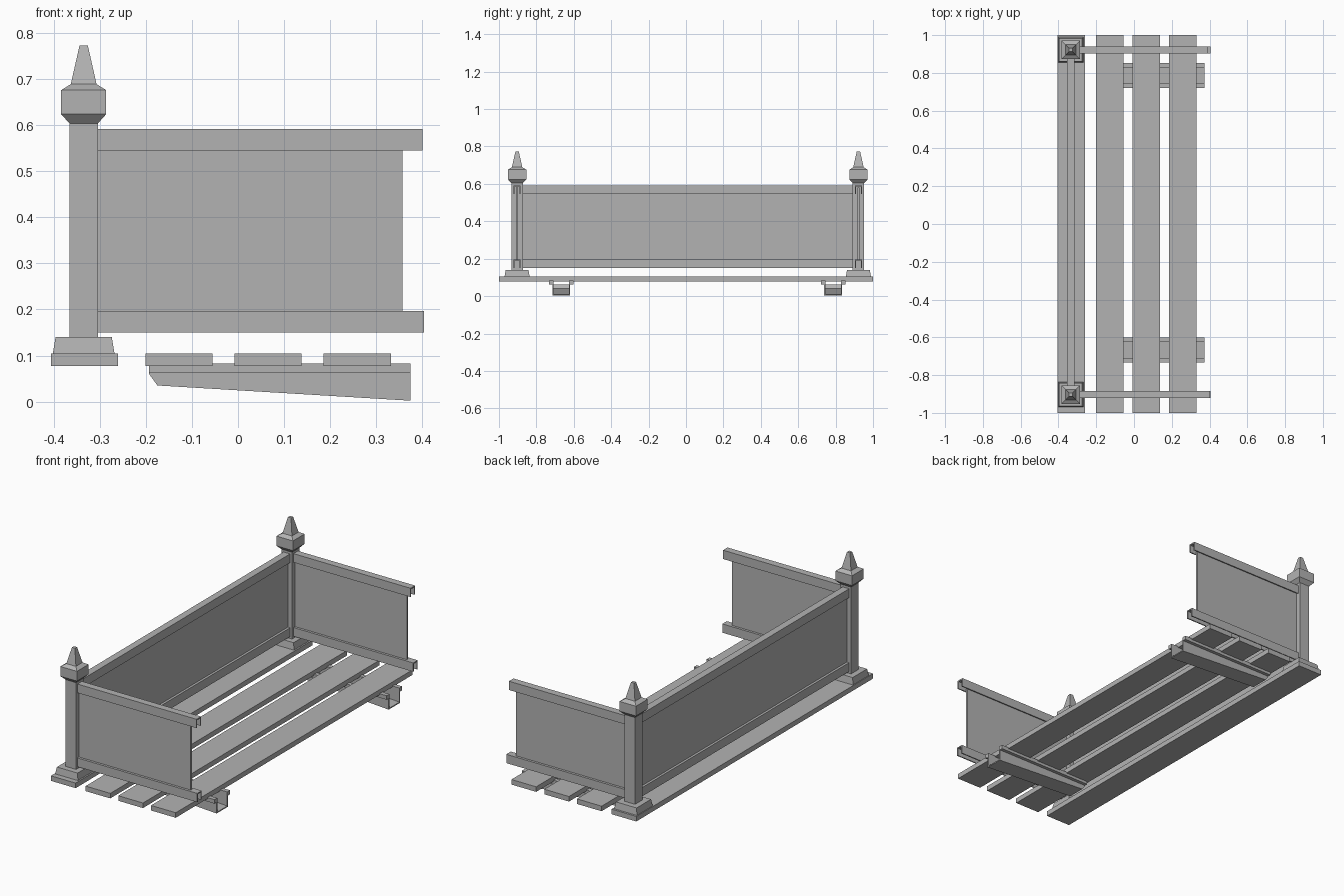
import bpy, bmesh

cube = bpy.data.objects.get("Cube")
if cube:
    bpy.data.objects.remove(cube, do_unlink=True)

GREY = (0.45, 0.45, 0.45, 1)
stone = bpy.data.materials.new("plain grey")
stone.use_nodes = True
stone.diffuse_color = GREY
stone.node_tree.nodes["Principled BSDF"].inputs["Base Color"].default_value = GREY


def finish(name, bm):
    bmesh.ops.remove_doubles(bm, verts=bm.verts, dist=0.0001)
    bmesh.ops.recalc_face_normals(bm, faces=bm.faces)
    mesh = bpy.data.meshes.new(name)
    bm.to_mesh(mesh)
    bm.free()
    mesh.materials.append(stone)
    obj = bpy.data.objects.new(name, mesh)
    bpy.context.collection.objects.link(obj)
    return obj


def prism(name, outline, place, start, end):
    """Extrude a 2D outline; place(u, v, w) turns it into 3D points."""
    bm = bmesh.new()
    rings = [[bm.verts.new(place(u, v, w)) for u, v in outline] for w in (start, end)]
    for ring in rings:
        bm.faces.new(ring)
    for i in range(len(outline)):
        j = (i + 1) % len(outline)
        bm.faces.new((rings[0][i], rings[0][j], rings[1][j], rings[1][i]))
    return finish(name, bm)


def box(name, x, y, z):
    outline = [(x[0], z[0]), (x[1], z[0]), (x[1], z[1]), (x[0], z[1])]
    return prism(name, outline, lambda u, v, w: (u, w, v), *y)


def square_turning(name, x, y, profile):
    """Stack square rings given as (half width, height)."""
    bm = bmesh.new()
    rings = [[bm.verts.new((x + sx * h, y + sy * h, z))
              for sx, sy in ((-1, -1), (1, -1), (1, 1), (-1, 1))] for h, z in profile]
    bm.faces.new(rings[0])
    bm.faces.new(rings[-1])
    for low, high in zip(rings, rings[1:]):
        for i in range(4):
            j = (i + 1) % 4
            bm.faces.new((low[i], low[j], high[j], high[i]))
    return finish(name, bm)


def channel(z0, z1, half=0.019, wall=0.006):
    """Outline of a rail that is open underneath."""
    inner = half - wall
    return [(-half, z0), (-half, z1), (half, z1), (half, z0),
            (inner, z0), (inner, z1 - wall), (-inner, z1 - wall), (-inner, z0)]


POST_X = -0.335
POSTS = {"right": -0.903, "left": 0.922}
TOP_RAIL, LOW_RAIL = (0.545, 0.592), (0.15, 0.197)

# Floor planks
for i, x in enumerate((-0.333, -0.128, 0.065, 0.259)):
    box(f"floor_plank_{i + 1}", (x - 0.073, x + 0.073), (-1, 1), (0.077, 0.104))

# Corner posts with plinths and pointed finials
for side, y in POSTS.items():
    square_turning(f"{side}_post_plinth", POST_X, y,
                   [(0.067, 0.1), (0.067, 0.104), (0.061, 0.14)])
    square_turning(f"{side}_post", POST_X, y, [(0.031, 0.13), (0.031, 0.606)])
    square_turning(f"{side}_finial", POST_X, y,
                   [(0.031, 0.604), (0.049, 0.624), (0.049, 0.676),
                    (0.028, 0.689), (0.009, 0.773)])

# Side panels and their rails
for side, y in POSTS.items():
    box(f"{side}_panel", (POST_X, 0.357), (y - 0.006, y + 0.006), (0.19, 0.58))
    for rail, span, end in (("top", TOP_RAIL, 0.4), ("bottom", LOW_RAIL, 0.404)):
        end -= 0.012 if side == "left" and rail == "top" else 0
        prism(f"{side}_{rail}_rail", channel(*span),
              lambda u, v, w: (w, y + u, v), POST_X, end)

# Long panel and its rails
ends = tuple(POSTS.values())
box("long_panel", (POST_X - 0.006, POST_X + 0.006), ends, (0.19, 0.58))
for rail, span in (("top", TOP_RAIL), ("bottom", LOW_RAIL)):
    prism(f"long_{rail}_rail", channel(*span),
          lambda u, v, w: (POST_X + u, w, v), *ends)

# Tapered hollow brackets with flanges under the floor
cheek = [(-0.193, 0.08), (-0.193, 0.06), (-0.175, 0.035), (0.374, 0.002), (0.374, 0.08)]
sole = [(-0.193, 0.06), (-0.175, 0.035), (0.374, 0.002), (0.374, 0.008), (-0.172, 0.041),
        (-0.187, 0.062)]
for side, y in (("right", -0.667), ("left", 0.787)):
    prism(f"{side}_bracket_sole", sole, lambda u, v, w: (u, w, v), y - 0.048, y + 0.048)
    for s, part in ((-1, "outer"), (1, "inner")):
        prism(f"{side}_bracket_{part}_cheek", cheek,
              lambda u, v, w: (u, y + s * w, v), 0.042, 0.048)
        y0, y1 = sorted((y + s * 0.042, y + s * 0.066))
        box(f"{side}_bracket_{part}_flange", (-0.193, 0.374), (y0, y1), (0.062, 0.083))
